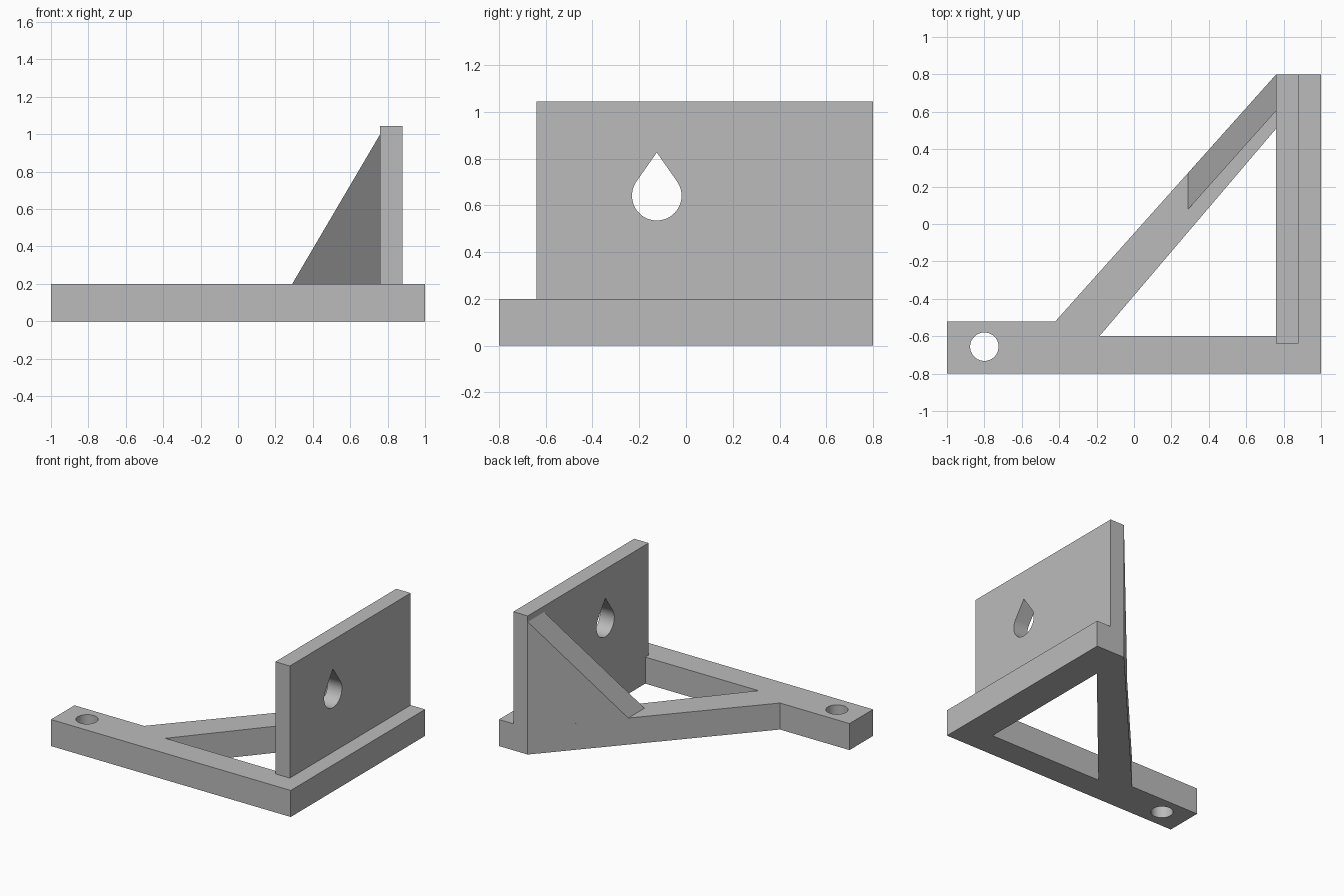
import bpy, bmesh, math
from mathutils import Vector

if "Cube" in bpy.data.objects:
    bpy.data.objects.remove(bpy.data.objects["Cube"])

grey = bpy.data.materials.new("plain_grey")
grey.use_nodes = True
grey.diffuse_color = (0.5, 0.5, 0.5, 1)
grey.node_tree.nodes["Principled BSDF"].inputs["Base Color"].default_value = (0.5, 0.5, 0.5, 1)


def prism(name, outline, depth):
    """Extrude a flat 3D outline along the depth vector."""
    bm = bmesh.new()
    face = bm.faces.new([bm.verts.new(p) for p in outline])
    ext = bmesh.ops.extrude_face_region(bm, geom=[face], use_keep_orig=True)
    moved = [g for g in ext["geom"] if isinstance(g, bmesh.types.BMVert)]
    bmesh.ops.translate(bm, verts=moved, vec=Vector(depth))
    bmesh.ops.recalc_face_normals(bm, faces=bm.faces)
    mesh = bpy.data.meshes.new(name)
    bm.to_mesh(mesh)
    bm.free()
    mesh.materials.append(grey)
    obj = bpy.data.objects.new(name, mesh)
    bpy.context.collection.objects.link(obj)
    return obj


def select(obj):
    bpy.ops.object.select_all(action="DESELECT")
    obj.select_set(True)
    bpy.context.view_layer.objects.active = obj


def cut(obj, cutter):
    """Subtract the cutter from the part, then discard the cutter."""
    cutter.hide_render = True
    mod = obj.modifiers.new("cut", "BOOLEAN")
    mod.operation, mod.solver, mod.object = "DIFFERENCE", "EXACT", cutter
    select(obj)
    bpy.ops.object.modifier_apply(modifier=mod.name)
    bpy.data.objects.remove(cutter)


def arc(cx, cy, r, start, end, steps):
    angles = [start + (end - start) * i / steps for i in range(steps + 1)]
    return [(cx + r * math.cos(a), cy + r * math.sin(a)) for a in angles]


BASE_TOP = 0.2
PLATE_X, PLATE_THICK = 0.76, 0.12

# Base frame: foot arm, side bar and diagonal brace around a triangular opening
frame = [(-1, -0.8), (1, -0.8), (1, 0.8), (PLATE_X, 0.8), (-0.42, -0.52), (-1, -0.52)]
base = prism("base_frame", [(x, y, 0) for x, y in frame], (0, 0, BASE_TOP))
opening = [(-0.185, -0.6), (PLATE_X, -0.6), (PLATE_X, 0.51)]
screw = arc(-0.8, -0.656, 0.076, 0, math.tau, 64)[:-1]
for name, shape in (("opening_cutter", opening), ("screw_cutter", screw)):
    cut(base, prism(name, [(x, y, -0.1) for x, y in shape], (0, 0, 0.5)))

# Upright plate with a teardrop hole
plate = prism("upright_plate",
              [(PLATE_X, -0.64, BASE_TOP), (PLATE_X, 0.8, BASE_TOP),
               (PLATE_X, 0.8, 1.045), (PLATE_X, -0.64, 1.045)],
              (PLATE_THICK, 0, 0))
r, rise = 0.106, 0.185
tangent = math.acos(r / rise)
drop = arc(-0.125, 0.641, r, math.pi / 2 + tangent, math.tau + math.pi / 2 - tangent, 48)
drop.append((-0.125, 0.641 + rise))
cut(plate, prism("teardrop_cutter", [(PLATE_X - 0.1, y, z) for y, z in drop], (0.4, 0, 0)))

# Sloping gusset standing on the diagonal brace
gusset = prism("gusset",
               [(0.29, 0.274, BASE_TOP), (PLATE_X, 0.8, BASE_TOP), (PLATE_X, 0.8, 1.0)],
               (0, -0.195, 0))

for part in (base, plate, gusset):
    select(part)
    bpy.ops.object.shade_smooth_by_angle(angle=math.radians(30))
